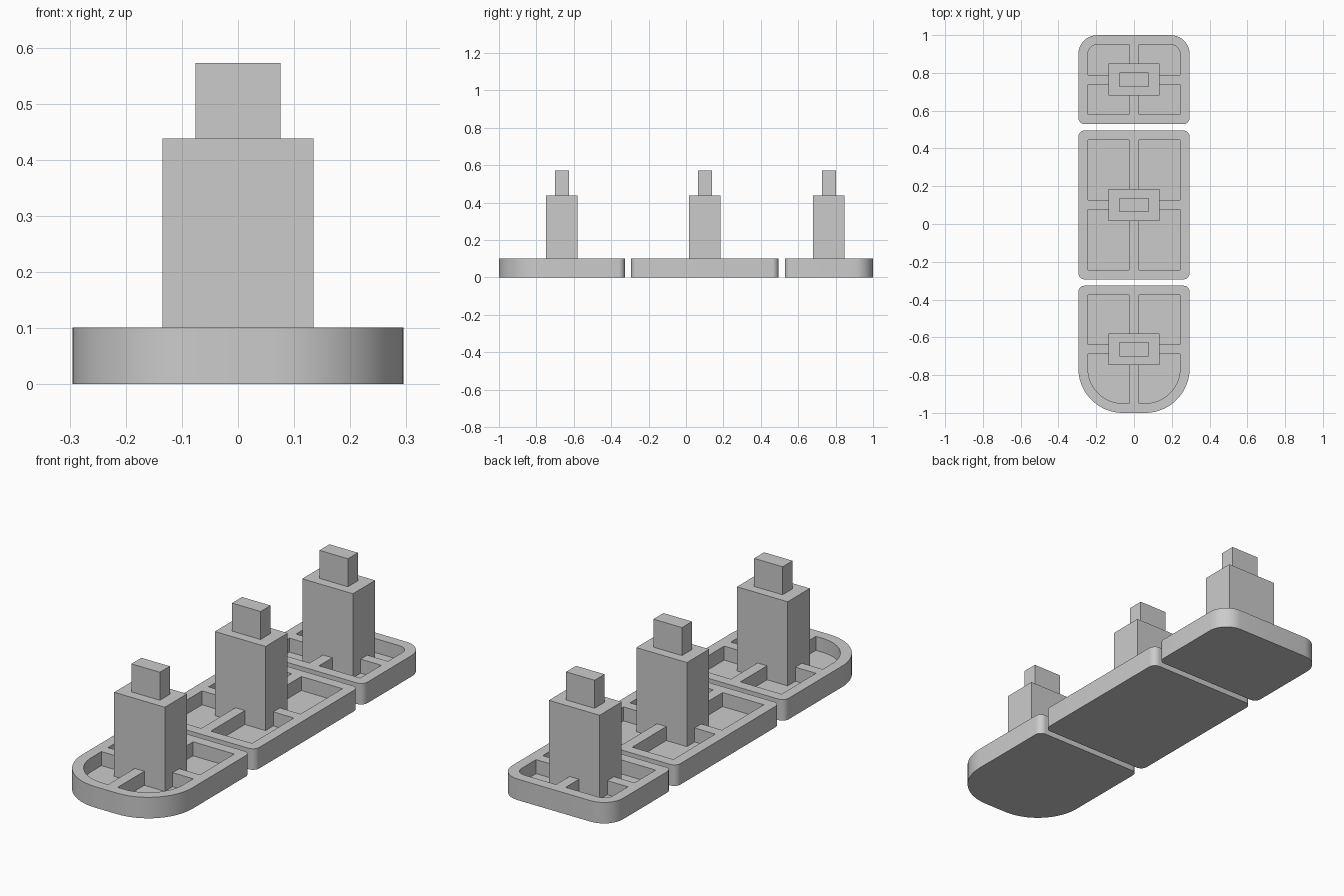
import bpy
import bmesh
from math import cos, sin, pi
from mathutils import Vector

default = bpy.data.objects.get("Cube")
if default:
    bpy.data.objects.remove(default, do_unlink=True)

# One plain grey for everything
grey = bpy.data.materials.new("plain_grey")
grey.use_nodes = True
grey.diffuse_color = (0.6, 0.6, 0.6, 1)
grey.node_tree.nodes["Principled BSDF"].inputs["Base Color"].default_value = (0.6, 0.6, 0.6, 1)

U = 2 / 59.4              # design module
HALF_W = 8.75 * U         # half width of a plate
WALL = 1.5 * U            # rim and rib thickness
PLATE_H, FLOOR = 3 * U, U
POST_TOP = 13 * U
PEG_TOP = 17 * U


def rounded_outline(x0, x1, y0, y1, radii):
    """Counter-clockwise rectangle; radii start at (x0, y0)."""
    corners = [(x0, y0, 1, 1), (x1, y0, -1, 1), (x1, y1, -1, -1), (x0, y1, 1, -1)]
    points = []
    for i, ((x, y, sx, sy), r) in enumerate(zip(corners, radii)):
        if r <= 0:
            points.append((x, y))
            continue
        steps = 20 if r > 4 * U else 10
        for k in range(steps + 1):
            a = pi + i * pi / 2 + k / steps * pi / 2
            points.append((x + sx * r + r * cos(a), y + sy * r + r * sin(a)))
    return points


def prism(name, outline, z0, z1):
    bm = bmesh.new()
    base = bm.faces.new([bm.verts.new((x, y, z0)) for x, y in outline])
    top = bmesh.ops.extrude_face_region(bm, geom=[base])
    verts = [g for g in top["geom"] if isinstance(g, bmesh.types.BMVert)]
    bmesh.ops.translate(bm, verts=verts, vec=Vector((0, 0, z1 - z0)))
    bmesh.ops.recalc_face_normals(bm, faces=bm.faces)
    mesh = bpy.data.meshes.new(name)
    bm.to_mesh(mesh)
    bm.free()
    mesh.materials.append(grey)
    obj = bpy.data.objects.new(name, mesh)
    bpy.context.collection.objects.link(obj)
    return obj


def block(name, cy, width, depth, z0, z1):
    w, d = width / 2, depth / 2
    return prism(name, rounded_outline(-w, w, cy - d, cy + d, [0] * 4), z0, z1)


def cut(obj, cutters):
    for c in cutters:
        c.hide_render = True
        mod = obj.modifiers.new("pocket", 'BOOLEAN')
        mod.operation, mod.solver, mod.object = 'DIFFERENCE', 'EXACT', c
    bpy.context.view_layer.update()
    graph = bpy.context.evaluated_depsgraph_get()
    mesh = bpy.data.meshes.new_from_object(obj.evaluated_get(graph))
    obj.modifiers.clear()
    obj.data = mesh
    for c in cutters:
        bpy.data.objects.remove(c, do_unlink=True)


def smooth(obj):
    bpy.ops.object.select_all(action='DESELECT')
    obj.select_set(True)
    bpy.context.view_layer.objects.active = obj
    bpy.ops.object.shade_smooth_by_angle(angle=pi / 6)


def section(name, y0, length, front_r, back_r):
    y1, cy = y0 + length, y0 + length / 2

    # Rounded plate
    plate = prism(name + "_plate", rounded_outline(
        -HALF_W, HALF_W, y0, y1, [front_r, front_r, back_r, back_r]), 0, PLATE_H)

    # Four pockets leave a rim and a cross of ribs
    inner, outer = WALL / 2, HALF_W - WALL
    fr, br = front_r - WALL, back_r - WALL
    cutters = []
    for ya, yb, f, b in ((y0 + WALL, cy - inner, fr, 0), (cy + inner, y1 - WALL, 0, br)):
        for xa, xb, radii in ((-outer, -inner, [f, 0, 0, b]), (inner, outer, [0, f, b, 0])):
            cutters.append(prism("cutter", rounded_outline(xa, xb, ya, yb, radii),
                                 FLOOR, PLATE_H + U))
    cut(plate, cutters)
    smooth(plate)

    # Square post with a smaller peg on top
    block(name + "_post", cy, 8 * U, 5 * U, FLOOR - U / 4, POST_TOP)
    block(name + "_peg", cy, 4.5 * U, 2.25 * U, POST_TOP - U / 4, PEG_TOP)


y = -1.0
for name, length, front_r, back_r in (("front", 20 * U, 7 * U, U),
                                      ("middle", 23.4 * U, U, U),
                                      ("back", 14 * U, U, 3 * U)):
    section(name, y, length, front_r, back_r)
    y += length + U
